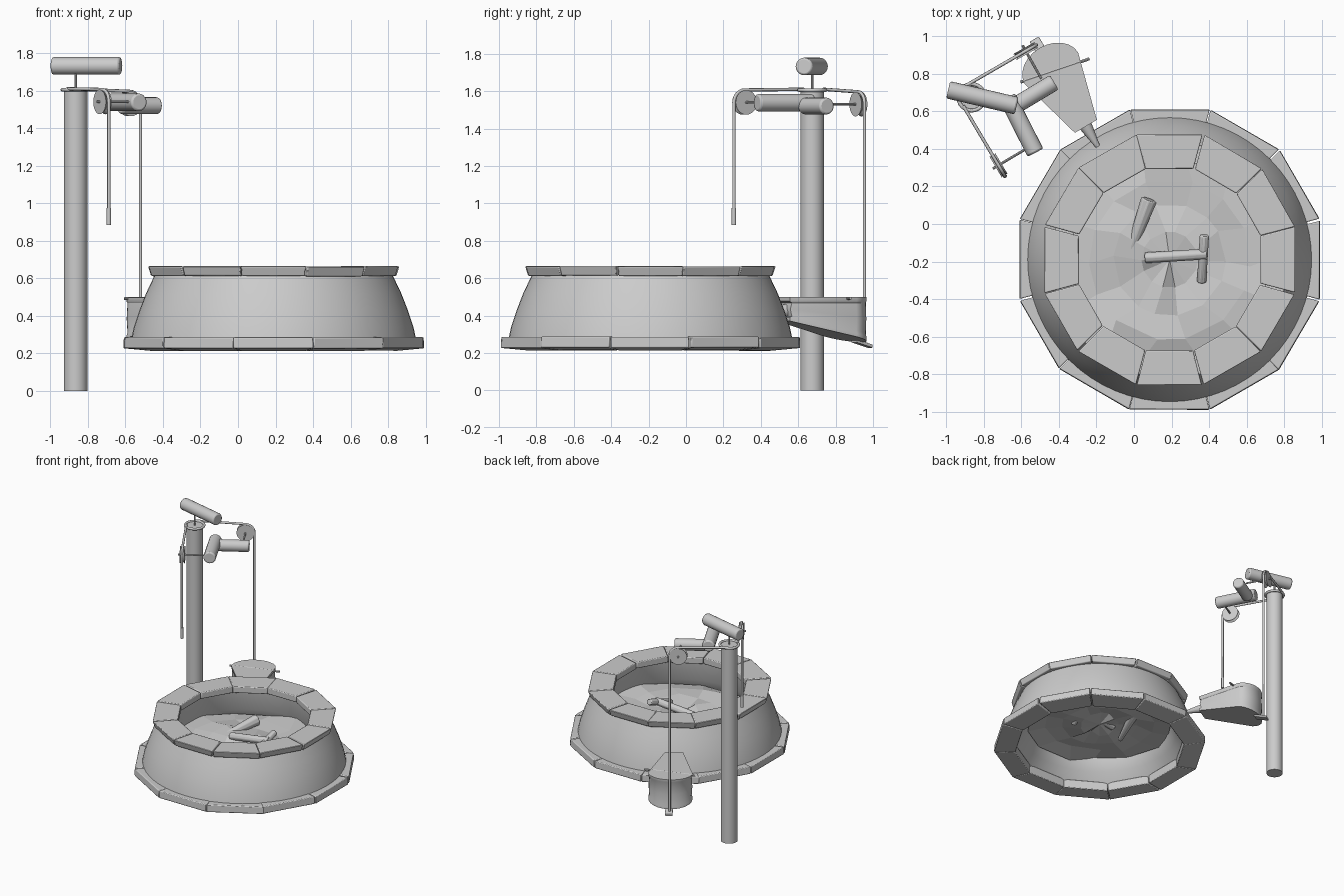
import bpy, bmesh, math, random
from mathutils import Vector

if "Cube" in bpy.data.objects:
    bpy.data.objects.remove(bpy.data.objects["Cube"])

random.seed(4)
CX, CY = 0.19, -0.19                      # forge centre
A = Vector((0.51, -0.86, 0)).normalized()  # bellows axis
S = Vector((0.86, 0.51, 0)).normalized()   # sideways from the axis


def finish(name, bm, angle=None, bevel=0):
    bmesh.ops.recalc_face_normals(bm, faces=bm.faces)
    me = bpy.data.meshes.new(name)
    bm.to_mesh(me)
    bm.free()
    ob = bpy.data.objects.new(name, me)
    bpy.context.collection.objects.link(ob)
    if bevel:
        m = ob.modifiers.new("bevel", 'BEVEL')
        m.width, m.segments = bevel, 2
    if angle:
        bpy.ops.object.select_all(action='DESELECT')
        ob.select_set(True)
        bpy.context.view_layer.objects.active = ob
        bpy.ops.object.shade_smooth_by_angle(angle=math.radians(angle))
    return ob


def rod(name, p, q, r1, r2=None, n=20, bevel=0):
    p, q = Vector(p), Vector(q)
    bm = bmesh.new()
    bmesh.ops.create_cone(bm, cap_ends=True, segments=n, radius1=r1,
                          radius2=r1 if r2 is None else r2, depth=(q - p).length)
    rot = (q - p).to_track_quat('Z', 'Y')
    for v in bm.verts:
        v.co = rot @ v.co + (p + q) / 2
    return finish(name, bm, 40, bevel)


def rope(name, pts, r=0.009, cyclic=False):
    cu = bpy.data.curves.new(name, 'CURVE')
    cu.dimensions, cu.bevel_depth, cu.bevel_resolution = '3D', r, 2
    cu.use_fill_caps = True
    sp = cu.splines.new('POLY')
    sp.points.add(len(pts) - 1)
    for pt, co in zip(sp.points, pts):
        pt.co = (*co, 1)
    sp.use_cyclic_u = cyclic
    ob = bpy.data.objects.new(name, cu)
    bpy.context.collection.objects.link(ob)


def loft(bm, rings, cyclic=False, caps=True):
    vr = [[bm.verts.new(c) for c in ring] for ring in rings]
    pairs = list(zip(vr, vr[1:])) + ([(vr[-1], vr[0])] if cyclic else [])
    for a, b in pairs:
        for i in range(len(a)):
            j = (i + 1) % len(a)
            bm.faces.new((a[i], a[j], b[j], b[i]))
    if caps:
        bm.faces.new(vr[0])
        bm.faces.new(vr[-1])


def polar(r, t, z):
    return (CX + r * math.cos(t), CY + r * math.sin(t), z)


def block_ring(name, profile):
    bm = bmesh.new()
    for k in range(12):
        t0, t1 = (math.radians(15 + 30 * (k + d) + random.uniform(-.4, .4)) for d in (0, .99))
        dz = random.uniform(-.002, .002)
        loft(bm, [[polar(r, t, z + dz) for r, z in profile] for t in (t0, t1)])
    finish(name, bm, 40, 0.006)


# forge: stone courses and the smooth hollow wall
block_ring("rim_stones", [(.50, .612), (.675, .612), (.692, .664), (.50, .664)])
block_ring("base_stones", [(.66, .213), (.828, .228), (.825, .287), (.66, .287)])
wall = [(.76, .27), (.745, .34), (.715, .43), (.68, .52), (.63, .625),
        (.53, .625), (.55, .45), (.60, .35), (.68, .25)]
bm = bmesh.new()
N = 64
loft(bm, [[polar(r, 2 * math.pi * k / N, z) for r, z in wall] for k in range(N)],
     cyclic=True, caps=False)
finish("forge_wall", bm, 50)

# uneven bed of coals
bm = bmesh.new()
prev = [bm.verts.new(polar(0, 0, .43))] * 14
for r in (.15, .3, .43, .565):
    cur = [bm.verts.new(polar(r, 2 * math.pi * (k + random.uniform(-.2, .2)) / 14,
                              .43 + random.uniform(-.025, .025))) for k in range(14)]
    for k in range(14):
        j = (k + 1) % 14
        if r == .15:
            bm.faces.new((prev[0], cur[k], cur[j]))
        else:
            bm.faces.new((prev[k], cur[k], cur[j], prev[j]))
    prev = cur
finish("coal_bed", bm)

# firewood on the coals
rod("firewood_1", (.06, -.18, .45), (.39, -.16, .49), .03, n=8, bevel=.006)
rod("firewood_2", (.375, -.06, .52), (.36, -.31, .43), .026, n=8, bevel=.006)
rod("firewood_3", (.08, .13, .47), (-.05, -.23, .40), .045, .02, n=8, bevel=.006)

# post, hanging logs and pin
rod("post", (-.865, .675, 0), (-.865, .675, 1.605), .063, n=32)
rod("top_pin", (-.865, .675, 1.59), (-.865, .675, 1.70), .007, n=8)
rod("top_log", (-.99, .715, 1.732), (-.625, .63, 1.732), .047, bevel=.01)
rod("back_log", (-.625, .635, 1.52), (-.425, .755, 1.52), .045, bevel=.01)
rod("front_log", (-.675, .675, 1.538), (-.525, .38, 1.538), .047, bevel=.01)

# pulleys with axles
B = Vector((.87, .49, 0)).normalized()
C1, C2 = Vector((-.722, .313, 1.54)), Vector((-.577, .922, 1.53))
ax2 = Vector((.49, -.87, 0)).normalized()
for name, c, ax, length in (("front", C1, S, .16), ("back", C2, ax2, .17)):
    for s in (1, -1):
        rod(name + "_pulley_half", c, c + ax * s * .018, .05, .066, n=24)
    rod(name + "_axle", c - ax * .035, c + ax * length, .007, n=8)


# ropes: from the post loop over a pulley and down
def hang(name, start, c, d, z_end):
    arc = [c + d * .066 * math.sin(t) + Vector((0, 0, .066 * math.cos(t)))
           for t in (math.pi / 2 * i / 6 for i in range(7))]
    end = arc[-1].copy()
    end.z = z_end
    rope(name, [Vector(start)] + arc + [end])
    return end


e = hang("pull_rope", (-.91, .63, 1.61), C1, A, .89)
rod("rope_grip", e - Vector((0, 0, .005)), e + Vector((0, 0, .085)), .012, n=10)
hang("bellows_rope", (-.90, .735, 1.61), C2, B, .25)
rope("post_rope_loop", [(-.865 + .071 * math.cos(t), .675 + .071 * math.sin(t), 1.605)
                        for t in (2 * math.pi * i / 24 for i in range(24))], .01, True)

# bellows: rounded back, tapering front, sloping underside
O = Vector((-.44, .83, 0))


def local(u, v, z):
    return O + A * u + S * v + Vector((0, 0, z))


outline = [(-.125 * math.sin(math.pi * i / 12), .165 * math.cos(math.pi * i / 12))
           for i in range(13)] + [(.36, -.068), (.36, .068)]


def layer(f, dz, k):
    ring = []
    for u, v in outline:
        low = .257 + (u + .125) * .235
        ring.append(local(u * k, v * k, low + (.498 - low) * f + dz))
    return ring


bm = bmesh.new()
loft(bm, [layer(0, 0, 1), layer(0, .018, 1), layer(.12, .01, .96), layer(.5, 0, .99),
          layer(1, -.03, .96), layer(1, -.02, 1), layer(1, 0, 1)])
finish("bellows_body", bm, 35)
rod("bellows_nozzle", local(.34, 0, .425), local(.49, 0, .42), .038, .012, n=12)
rod("bellows_crossbar", local(-.02, -.18, .492), local(.06, .2, .492), .008, n=8)

# paddle handle under the bellows
bm = bmesh.new()
loft(bm, [[local(u, v, z + dz) for v, dz in
           ((-.028, -.009), (.028, -.009), (.028, .009), (-.028, .009))]
          for u, z in ((-.08, .265), (-.18, .236))])
finish("bellows_handle", bm, bevel=.003)
